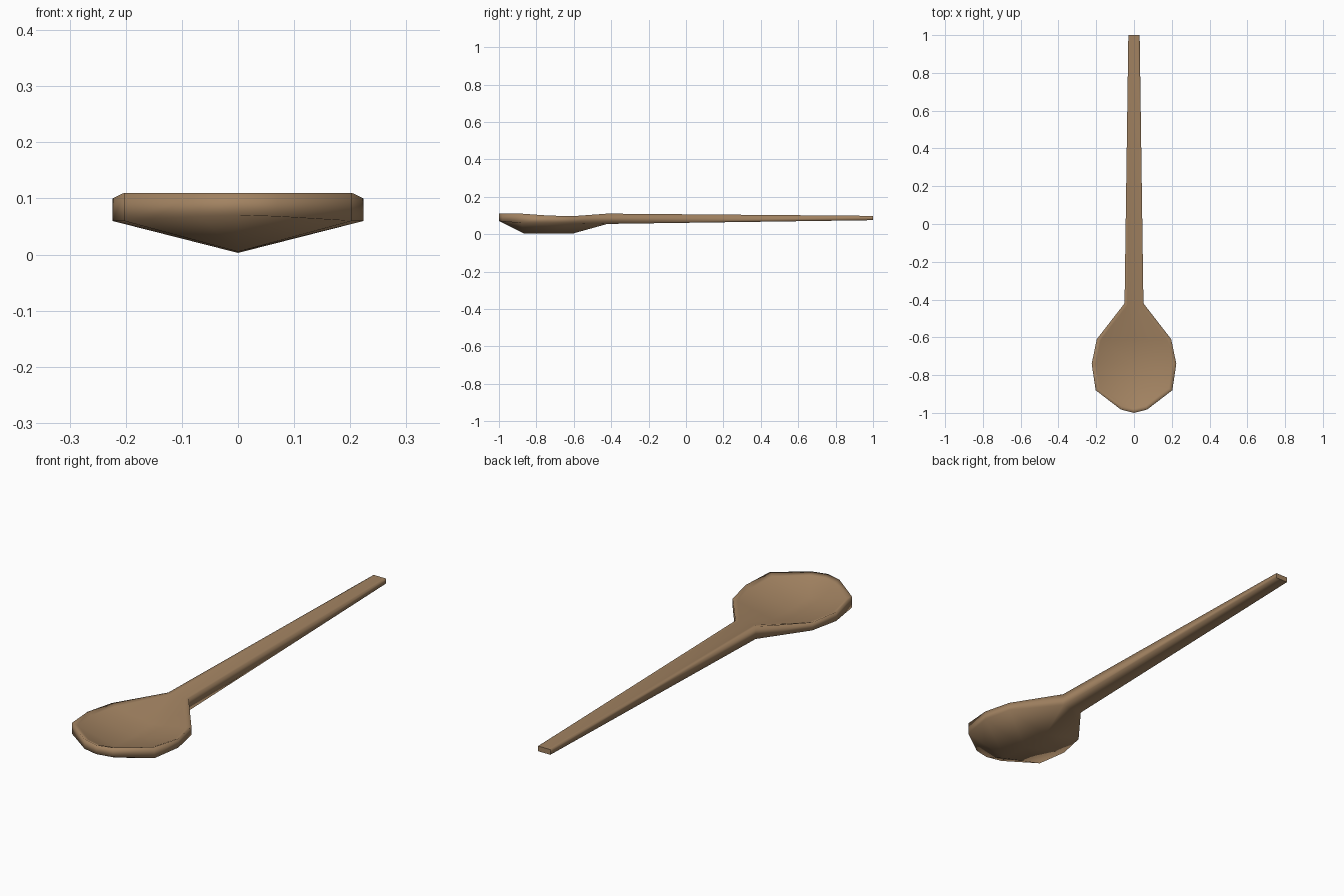
import bpy, bmesh

if "Cube" in bpy.data.objects:
    bpy.data.objects.remove(bpy.data.objects["Cube"])

wood = bpy.data.materials.new("warm wood")
wood.diffuse_color = (0.36, 0.225, 0.12, 1)
wood.use_nodes = True
wood.node_tree.nodes["Principled BSDF"].inputs["Base Color"].default_value = wood.diffuse_color

# Cross-sections from bowl tip to handle end:
# half width, side y, top z, lower z, keel y, keel z, inner half width, inner side y, inner z, centre y, centre z
sections = [
    (0.07, -0.982, 0.11, 0.068, -1.0, 0.07, 0.062, -0.962, 0.102, -0.978, 0.102),
    (0.203, -0.88, 0.11, 0.06, -0.87, 0.005, 0.183, -0.87, 0.10, -0.87, 0.055),
    (0.224, -0.74, 0.10, 0.06, -0.74, 0.003, 0.202, -0.74, 0.09, -0.74, 0.05),
    (0.197, -0.61, 0.096, 0.06, -0.60, 0.005, 0.176, -0.615, 0.088, -0.61, 0.055),
    (0.05, -0.42, 0.11, 0.055, -0.42, 0.055, 0.035, -0.43, 0.109, -0.43, 0.109),
    (0.03, 1.0, 0.098, 0.075, 1.0, 0.075, 0.02, 1.0, 0.098, 1.0, 0.098),
]

bm = bmesh.new()


def section_ring(w, y, top, low, ky, kz, iw, iy, iz, cy, cz):
    points = [(-w, y, low), (0, ky, kz), (w, y, low), (w, y, top),
              (iw, iy, iz), (0, cy, cz), (-iw, iy, iz), (-w, y, top)]
    return [bm.verts.new(p) for p in points]


rings = [section_ring(*s) for s in sections]

# Skin of the bowl and handle
for a, b in zip(rings, rings[1:]):
    for i in range(8):
        j = (i + 1) % 8
        bm.faces.new((a[i], a[j], b[j], b[i]))

# Tip of the bowl: outer wall and rim
tip = rings[0]
crest = bm.verts.new((0, -1.0, 0.11))
bm.faces.new((tip[0], tip[1], crest, tip[7]))
bm.faces.new((tip[1], tip[2], tip[3], crest))
bm.faces.new((crest, tip[3], tip[4], tip[5]))
bm.faces.new((tip[7], crest, tip[5], tip[6]))

# Flat end of the handle
end_face = bm.faces.new(rings[-1])

bmesh.ops.recalc_face_normals(bm, faces=bm.faces[:])
for f in bm.faces:
    f.smooth = True
for e in end_face.edges:
    e.smooth = False

mesh = bpy.data.meshes.new("spoon")
bm.to_mesh(mesh)
bm.free()
mesh.materials.append(wood)
spoon = bpy.data.objects.new("spoon", mesh)
bpy.context.collection.objects.link(spoon)
